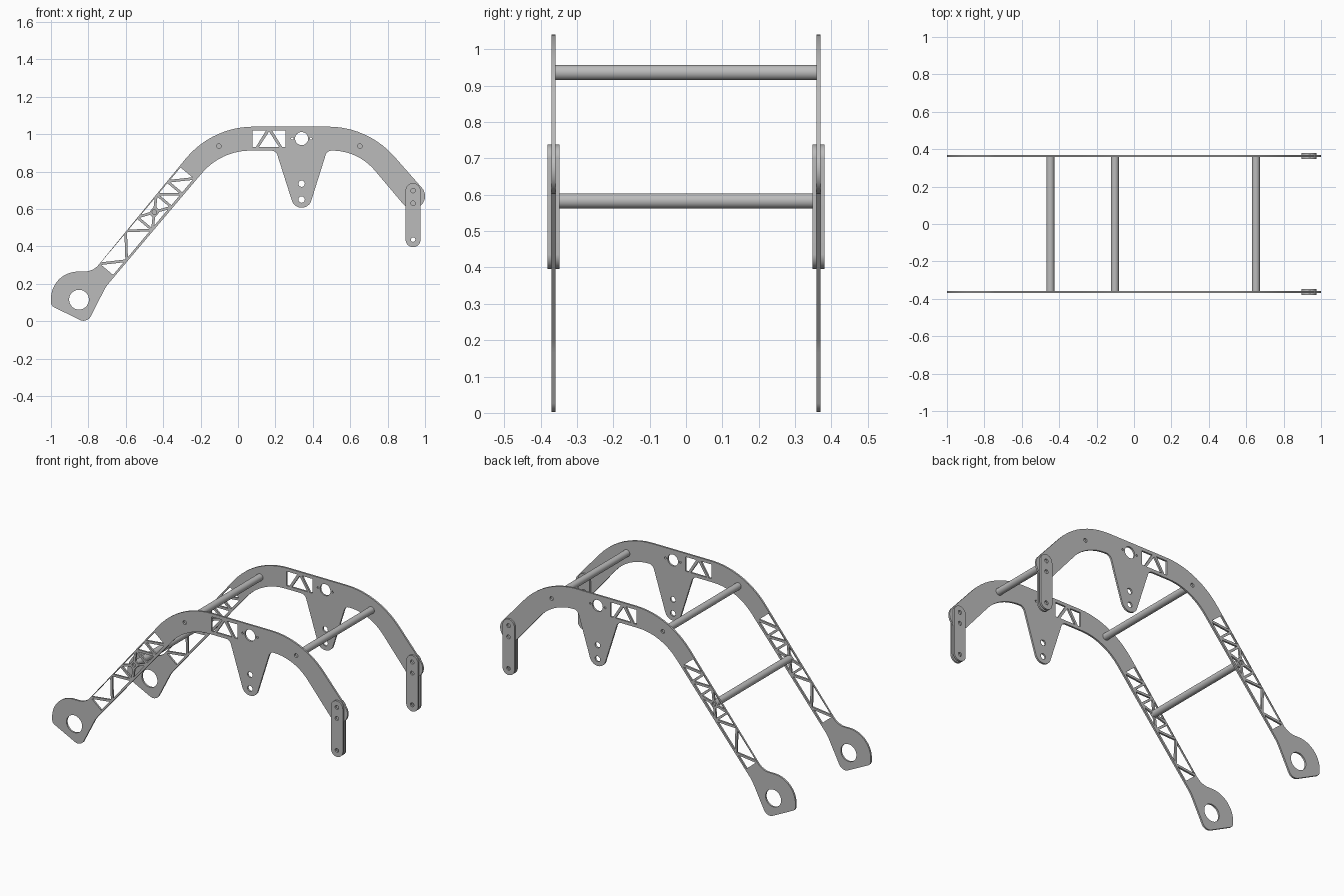
import bpy
import math
from mathutils import Vector

cube = bpy.data.objects.get("Cube")
if cube:
    bpy.data.objects.remove(cube, do_unlink=True)

SIDE_Y = 0.364      # distance of each side frame from the middle
PLATE = 0.011       # sheet thickness
STRUT = 0.007       # half width of a lattice strut

steel = bpy.data.materials.new("plain grey steel")
steel.use_nodes = True
grey = (0.5, 0.5, 0.5, 1)
steel.diffuse_color = grey
steel.node_tree.nodes["Principled BSDF"].inputs["Base Color"].default_value = grey


def rounded(corners):
    """Polygon of (x, z, radius) corners with each corner filleted."""
    pts = []
    for i, (x, z, r) in enumerate(corners):
        p = Vector((x, z))
        a = (Vector(corners[i - 1][:2]) - p).normalized()
        b = (Vector(corners[(i + 1) % len(corners)][:2]) - p).normalized()
        half = a.angle(b) / 2
        centre = p + (a + b).normalized() * r / math.sin(half)
        v, w = p + a * r / math.tan(half) - centre, p + b * r / math.tan(half) - centre
        sweep = math.pi - 2 * half
        n = max(3, int(sweep / 0.08))
        for k in range(n + 1):
            t = k / n
            pts.append(centre + (v * math.sin((1 - t) * sweep) + w * math.sin(t * sweep)) / math.sin(sweep))
    return pts


def circle(x, z, r, n=32):
    return [Vector((x + r * math.cos(math.tau * k / n), z + r * math.sin(math.tau * k / n))) for k in range(n)]


def inset(poly, d=STRUT):
    """Shrink a convex polygon by d on every edge."""
    poly = [Vector(p) for p in poly]
    area = sum(poly[i - 1].cross(poly[i]) for i in range(len(poly)))
    if area < 0:
        poly.reverse()
    out = []
    for i, p in enumerate(poly):
        e = (p - poly[i - 1]).normalized()
        f = (poly[(i + 1) % len(poly)] - p).normalized()
        m, n = Vector((-e.y, e.x)), Vector((-f.y, f.x))
        out.append(p + (m + n) * d / (1 + m.dot(n)))
    return out


def finish(obj):
    bpy.ops.object.select_all(action='DESELECT')
    obj.select_set(True)
    bpy.context.view_layer.objects.active = obj
    bpy.ops.object.shade_smooth_by_angle(angle=math.radians(30))


def sheet(name, loops, y):
    """Flat plate: the first loop is the outline, the others are holes."""
    curve = bpy.data.curves.new(name, 'CURVE')
    curve.dimensions = '2D'
    curve.fill_mode = 'BOTH'
    curve.extrude = PLATE / 2
    for loop in loops:
        s = curve.splines.new('POLY')
        s.points.add(len(loop) - 1)
        for point, p in zip(s.points, loop):
            point.co = (p.x, p.y, 0, 1)
        s.use_cyclic_u = True
    temp = bpy.data.objects.new(name + "_outline", curve)
    bpy.context.collection.objects.link(temp)
    graph = bpy.context.evaluated_depsgraph_get()
    mesh = bpy.data.meshes.new_from_object(temp.evaluated_get(graph))
    bpy.data.objects.remove(temp, do_unlink=True)
    mesh.materials.clear()
    mesh.materials.append(steel)
    obj = bpy.data.objects.new(name, mesh)
    obj.rotation_euler.x = math.pi / 2
    obj.location.y = y
    bpy.context.collection.objects.link(obj)
    finish(obj)


# Side frame outline: foot, arched arm, rounded tip, hanging tab
outline = rounded([
    (-1, 0.083, 0.03), (-1, 0.265, 0.145), (-0.775, 0.265, 0.1),
    (-0.139, 1.04, 0.47), (0.695, 1.04, 0.47),
    (1.027, 0.663, 0.066), (0.927, 0.574, 0.066),
    (0.642, 0.912, 0.3), (0.476, 0.912, 0.035),
    (0.38, 0.607, 0.053), (0.3, 0.607, 0.053),
    (0.203, 0.912, 0.035), (-0.091, 0.912, 0.34),
    (-0.706, 0.185, 0.2), (-0.807, -0.013, 0.045)])

# Lattice windows along the sloping arm
NODE = Vector((-0.447, 0.583))
ALONG = Vector((0.642, 0.767))
ACROSS = Vector((-0.767, 0.642)) * 0.053


def up(s):
    return NODE + ALONG * s + ACROSS


def low(s):
    return NODE + ALONG * s - ACROSS


a, b, c, d, e, f, g = -0.406, -0.294, -0.176, -0.08, 0.08, 0.17, 0.28
windows = [
    (low(a), up(a), low(b)), (up(a), low(b), up(c)), (low(b), up(c), low(d)),
    (up(c), low(d), up(d)), (up(e), low(e), low(f)), (up(e), low(f), up(f)),
    (low(f), up(f), low(g)), (up(f), up(g), low(g))]
# Crossed bay around the rod joint
bay = [up(d), up(e), low(e), low(d)]
for i in range(4):
    p, q = bay[i - 1], bay[i]
    windows.append((p, q, NODE.lerp(q, 0.25), NODE.lerp(p, 0.25)))

# Lattice windows in the top of the arch
MID, TOP, BOTTOM = 0.166, 1.027, 0.925
windows.append([(MID, TOP), (MID - 0.066, BOTTOM), (MID + 0.066, BOTTOM)])
for m in (-1, 1):
    windows.append([(MID + m * x, z) for x, z in
                    ((0.095, TOP), (0.003, TOP), (0.066, BOTTOM), (0.095, BOTTOM))])

# Round holes, and the rod positions
rods = {"arch_rear_rod": (-0.102, 0.936), "arch_front_rod": (0.652, 0.936), "arm_rod": NODE}
holes = [circle(-0.85, 0.115, 0.053), circle(0.34, 0.976, 0.035),
         circle(0.29, 0.976, 0.006), circle(0.39, 0.976, 0.006),
         circle(0.34, 0.735, 0.017), circle(0.34, 0.65, 0.017)]
holes += [circle(x, z, 0.012) for x, z in rods.values()]

# Drop link plate: capsule with three holes
LINK_X, LINK_TOP, LINK_LOW, LINK_R = 0.936, 0.698, 0.436, 0.04
link = rounded([(LINK_X + sx * LINK_R, z, LINK_R * 0.999) for sx, z in
                ((-1, LINK_LOW - LINK_R), (-1, LINK_TOP + LINK_R),
                 (1, LINK_TOP + LINK_R), (1, LINK_LOW - LINK_R))])
link_holes = [circle(LINK_X, z, 0.012) for z in (LINK_TOP, 0.63, LINK_LOW)]

# Frames with a pair of links on each side
for side, sign in (("left", -1), ("right", 1)):
    y = sign * SIDE_Y
    sheet(side + "_frame", [outline] + [inset(w) for w in windows] + holes, y)
    for place, shift in (("inner", -PLATE), ("outer", PLATE)):
        sheet(f"{side}_{place}_link", [link] + link_holes, y + sign * shift)

# Cross rods joining the frames
for name, (x, z) in rods.items():
    bpy.ops.mesh.primitive_cylinder_add(vertices=32, radius=0.021, depth=2 * SIDE_Y - PLATE,
                                        location=(x, 0, z), rotation=(math.pi / 2, 0, 0))
    rod = bpy.context.object
    rod.name = name
    rod.data.materials.append(steel)
    finish(rod)
